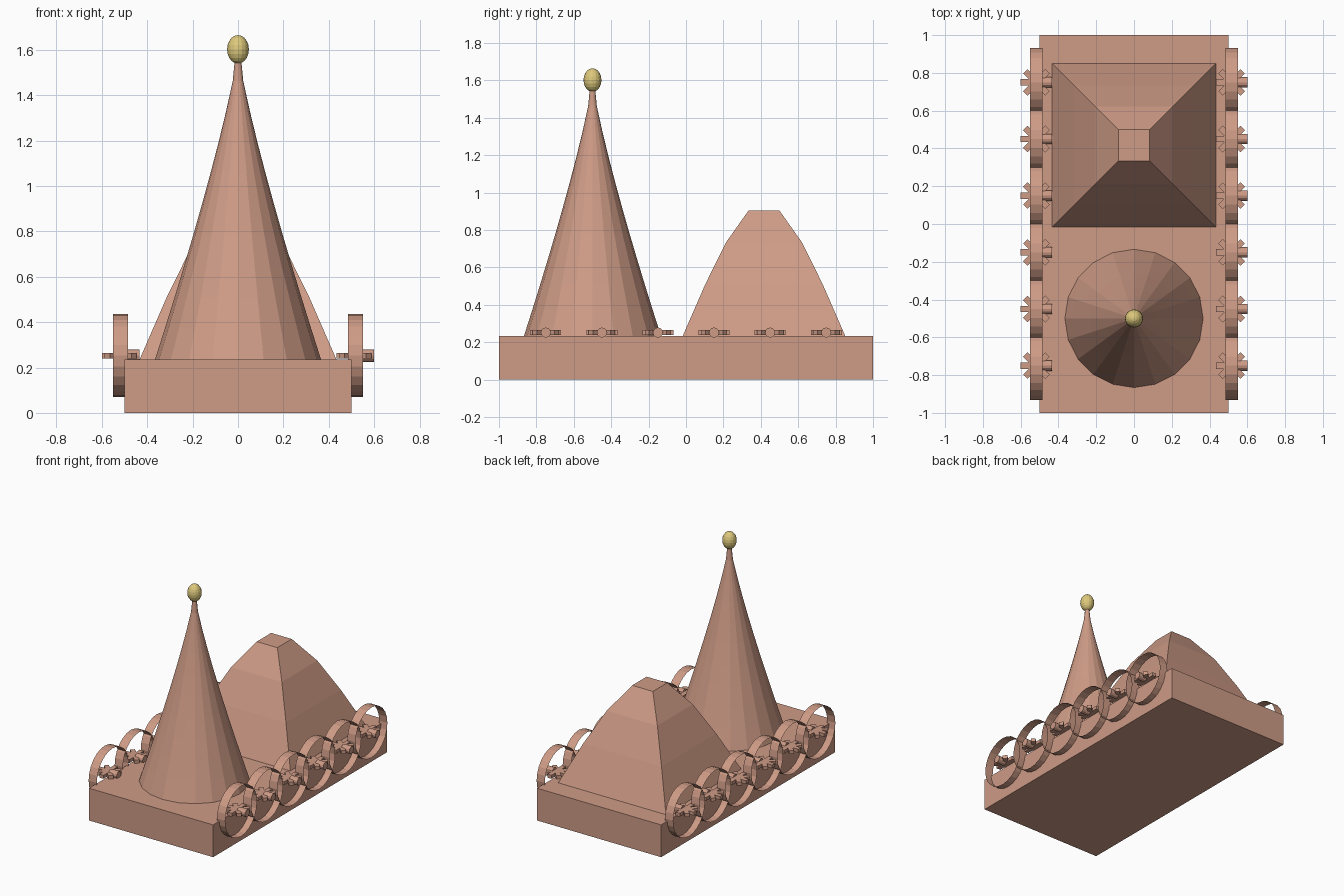
import bpy, bmesh, math
from mathutils import Matrix, Vector

if "Cube" in bpy.data.objects:
    bpy.data.objects.remove(bpy.data.objects["Cube"])


def material(name, color):
    m = bpy.data.materials.new(name)
    m.diffuse_color = (*color, 1)
    m.use_nodes = True
    m.node_tree.nodes["Principled BSDF"].inputs["Base Color"].default_value = m.diffuse_color
    return m


CLAY = material("clay", (0.62, 0.33, 0.24))
GOLD = material("gold", (0.72, 0.58, 0.2))


def finish(name, bm, mat=CLAY):
    me = bpy.data.meshes.new(name)
    bm.to_mesh(me)
    bm.free()
    me.materials.append(mat)
    ob = bpy.data.objects.new(name, me)
    bpy.context.collection.objects.link(ob)
    return ob


def box(bm, size, mat):
    bmesh.ops.create_cube(bm, size=1, matrix=mat @ Matrix.Diagonal((*size, 1)))


def tower(name, center, profile, sides, phase=0.0):
    """Stack of regular polygon rings from (radius, z) pairs, capped at both ends."""
    bm = bmesh.new()
    rings = []
    for r, z in profile:
        rings.append([bm.verts.new((center[0] + r * math.cos(phase + math.tau * i / sides),
                                    center[1] + r * math.sin(phase + math.tau * i / sides), z))
                      for i in range(sides)])
    for a, b in zip(rings, rings[1:]):
        for i in range(sides):
            j = (i + 1) % sides
            bm.faces.new((a[i], a[j], b[j], b[i]))
    bm.faces.new(rings[0][::-1])
    bm.faces.new(rings[-1])
    return finish(name, bm)


# Platform
bm = bmesh.new()
box(bm, (1, 2, 0.235), Matrix.Translation((0, 0, 0.1175)))
finish("platform", bm)

# Tall round spire with a slightly concave taper
spire = [(max(0.01, 0.366 * (1 - t / 10) ** 1.2), 0.235 + 0.1365 * t) for t in range(11)]
tower("spire", (0, -0.5), spire, 20)

# Golden finial
bm = bmesh.new()
bmesh.ops.create_uvsphere(bm, u_segments=16, v_segments=10, radius=1,
                          matrix=Matrix.Translation((0, -0.5, 1.602)) @ Matrix.Diagonal((0.048, 0.048, 0.063, 1)))
finish("finial", bm, GOLD)

# Square hall roof
k = math.sqrt(2)
roof = [(0.434 * k, 0.235), (0.315 * k, 0.508), (0.204 * k, 0.733), (0.083 * k, 0.904)]
tower("hall_roof", (0, 0.417), roof, 4, math.pi / 4)

# Wheels: open rim, flat star of spokes, and a hub pointing to +x
along_x = Matrix.Rotation(math.pi / 2, 4, 'Y')
for side, sx in (("left", -1), ("right", 1)):
    for n in range(6):
        c = Matrix.Translation((sx * 0.517, -0.75 + 0.3 * n, 0.252))
        bm = bmesh.new()
        bmesh.ops.create_cone(bm, cap_ends=False, segments=24, radius1=0.183, radius2=0.183,
                              depth=0.066, matrix=c @ along_x)
        finish(f"rim_{side}_{n + 1}", bm)

        bm = bmesh.new()
        for s in range(4):
            box(bm, (0.166, 0.033, 0.025), c @ Matrix.Rotation(s * math.pi / 4, 4, 'Z'))
        finish(f"spokes_{side}_{n + 1}", bm)

        bm = bmesh.new()
        bmesh.ops.create_cone(bm, cap_ends=True, segments=12, radius1=0.027, radius2=0.027,
                              depth=0.066, matrix=c @ Matrix.Translation((0.05, 0, 0)) @ along_x)
        finish(f"hub_{side}_{n + 1}", bm)
